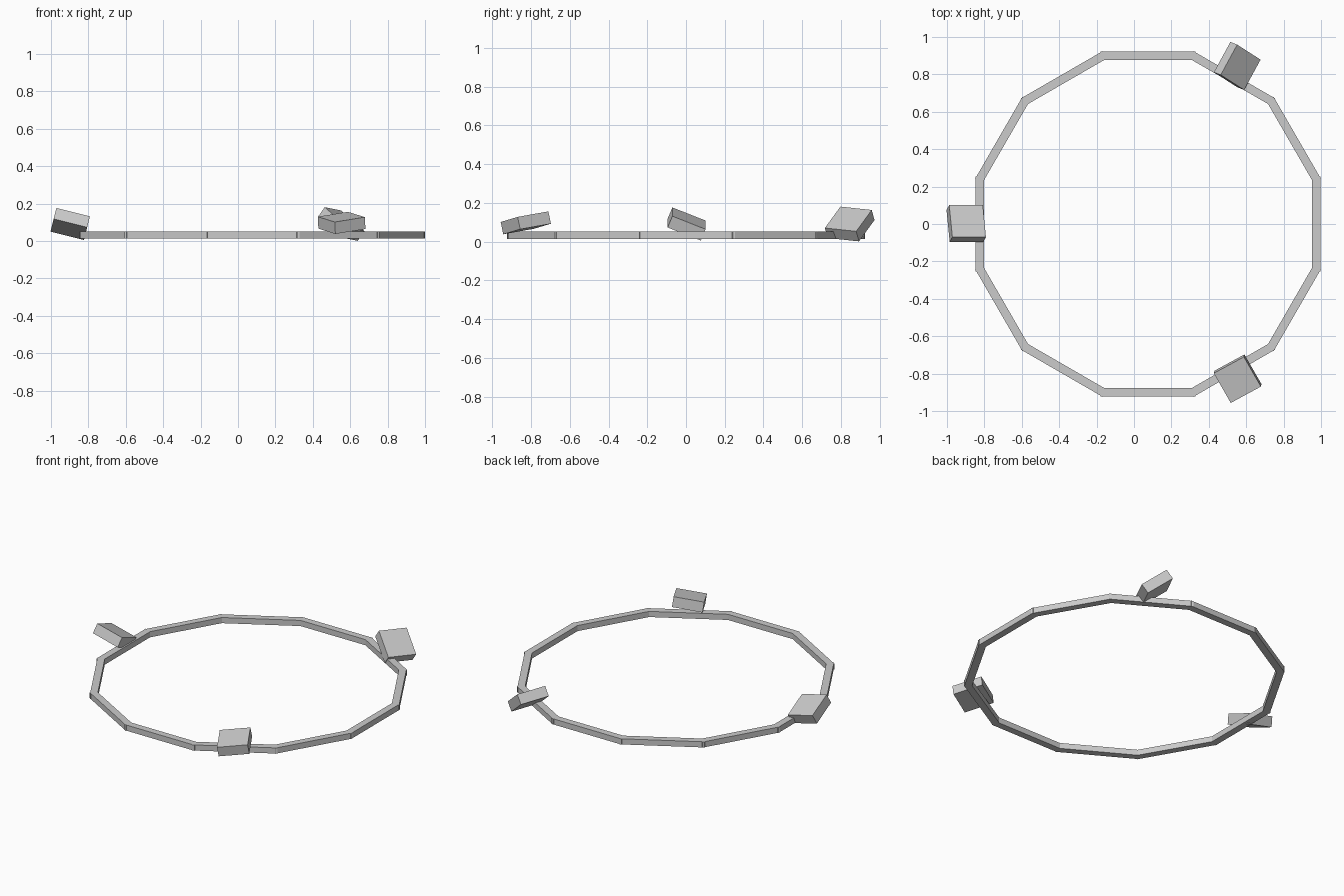
import bpy
from math import radians
from mathutils import Matrix, Vector

cube = bpy.data.objects.get("Cube")
if cube:
    bpy.data.objects.remove(cube, do_unlink=True)

grey = bpy.data.materials.new("plain_grey")
grey.use_nodes = True
colour = (0.6, 0.6, 0.6, 1)
grey.diffuse_color = colour
grey.node_tree.nodes["Principled BSDF"].inputs["Base Color"].default_value = colour

RING_CENTRE = Vector((0.075, 0, 0.033))
SIDES = 12


def box(name, size, matrix):
    bpy.ops.mesh.primitive_cube_add(size=1)
    obj = bpy.context.object
    obj.name = name
    obj.matrix_world = matrix @ Matrix.Diagonal((*size, 1))
    obj.data.materials.append(grey)
    return obj


def tilted(centre, x_edge, y_edge):
    """Placement matrix from a centre and two edge directions."""
    x = Vector(x_edge).normalized()
    z = x.cross(Vector(y_edge)).normalized()
    y = z.cross(x)
    rotation = Matrix((x, y, z)).transposed().to_4x4()
    return Matrix.Translation(centre) @ rotation


# Ring of straight bars, slightly overlapping at the corners
for i in range(SIDES):
    turn = Matrix.Rotation(radians(360 / SIDES * i), 4, 'Z')
    place = Matrix.Translation(RING_CENTRE) @ turn @ Matrix.Translation((0.899, 0, 0))
    box(f"ring_bar_{i + 1}", (0.045, 0.508, 0.037), place)

# Three tilted blocks resting on the ring
blocks = {
    "right_block": ((-0.897, 0.003, 0.091), (0.18, 0, -0.045), (-0.012, 0.167, -0.067)),
    "front_left_block": ((0.554, -0.827, 0.097), (0.16, 0.087, 0.026), (-0.086, 0.16, 0.029)),
    "back_left_block": ((0.552, 0.845, 0.091), (0.125, -0.08, -0.11), (0.09, 0.157, -0.02)),
}
for name, (centre, x_edge, y_edge) in blocks.items():
    box(name, (0.185, 0.185, 0.065), tilted(centre, x_edge, y_edge))
